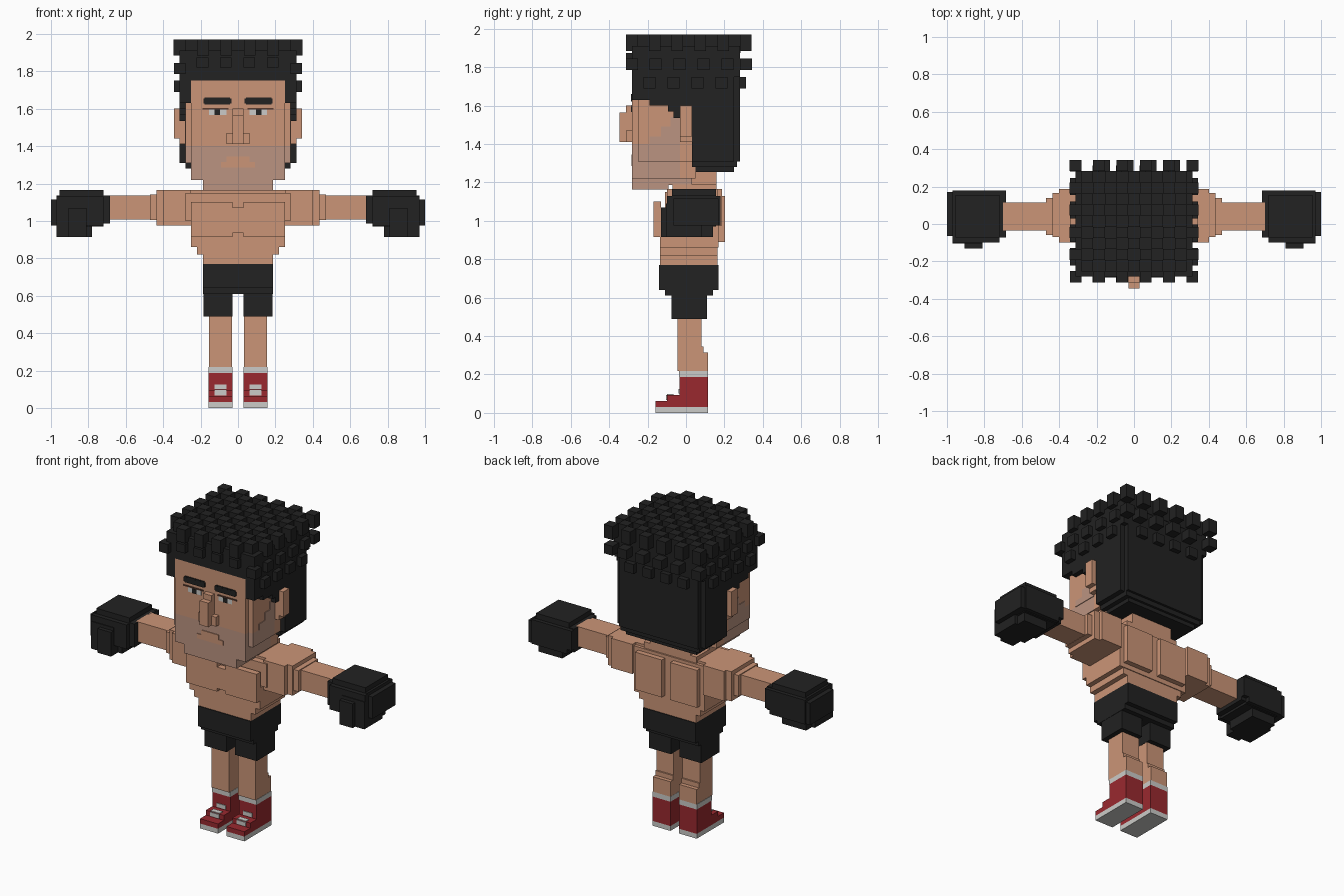
import bpy, bmesh


def material(name, rgb):
    m = bpy.data.materials.new(name)
    m.diffuse_color = (*rgb, 1)
    return m


SKIN = material("skin", (0.60, 0.30, 0.185))
BEARD = material("beard stubble", (0.50, 0.295, 0.22))
BLACK = material("black", (0.016, 0.016, 0.016))
RED = material("red", (0.32, 0.022, 0.028))
WHITE = material("off white", (0.60, 0.60, 0.58))
LID = material("eyelid brown", (0.10, 0.045, 0.03))


def part(name, mat, boxes, mirror=False):
    """One object from (x0, x1, y0, y1, z0, z1) boxes, optionally mirrored in x."""
    bm = bmesh.new()
    if mirror:
        boxes = boxes + [(-b[1], -b[0], *b[2:]) for b in boxes]
    for x0, x1, y0, y1, z0, z1 in boxes:
        vs = bmesh.ops.create_cube(bm, size=1)["verts"]
        for v in vs:
            v.co = (x1 if v.co.x > 0 else x0, y1 if v.co.y > 0 else y0,
                    z1 if v.co.z > 0 else z0)
    mesh = bpy.data.meshes.new(name)
    bm.to_mesh(mesh)
    bm.free()
    mesh.materials.append(mat)
    obj = bpy.data.objects.new(name, mesh)
    bpy.context.collection.objects.link(obj)
    return obj


# Shoes, socks and legs
part("sole", WHITE, [(0.03, 0.157, -0.16, 0.115, 0, 0.031)], True)
part("shoe", RED, [(0.03, 0.157, -0.035, 0.115, 0.031, 0.187),
                   (0.03, 0.157, -0.10, -0.035, 0.031, 0.094),
                   (0.03, 0.157, -0.16, -0.10, 0.031, 0.062)], True)
part("shoe_laces", WHITE, [(0.062, 0.126, -0.04, -0.034, 0.10, 0.125),
                           (0.062, 0.126, -0.098, -0.066, 0.092, 0.098),
                           (0.062, 0.126, -0.105, -0.099, 0.066, 0.092)], True)
part("sock", WHITE, [(0.03, 0.157, -0.037, 0.115, 0.187, 0.219)], True)
part("leg", SKIN, [(0.031, 0.155, -0.045, 0.08, 0.219, 0.50),
                   (0.031, 0.155, 0.08, 0.115, 0.219, 0.315),
                   (0.031, 0.155, 0.08, 0.09, 0.315, 0.345)], True)

# Shorts
part("shorts_waist", BLACK, [(-0.187, 0.187, -0.14, 0.17, 0.64, 0.77),
                             (-0.187, 0.187, -0.11, 0.14, 0.61, 0.64)])
part("shorts_leg", BLACK, [(0.03, 0.185, -0.075, 0.11, 0.49, 0.61)], True)

# Torso, chest plates, shoulder blades and neck
part("torso", SKIN, [(-0.187, 0.187, -0.135, 0.165, 0.77, 0.82),
                     (-0.219, 0.219, -0.135, 0.165, 0.82, 0.86),
                     (-0.25, 0.25, -0.135, 0.17, 0.86, 1.00),
                     (-0.28, 0.28, -0.11, 0.17, 1.00, 1.15)])
part("chest_plate", SKIN, [(0.03, 0.25, -0.17, -0.13, 0.915, 1.10),
                           (0, 0.03, -0.17, -0.13, 0.935, 1.072)], True)
part("shoulder_blade", SKIN, [(0.03, 0.22, 0.165, 0.203, 0.89, 1.13)], True)
part("neck", SKIN, [(-0.187, 0.187, -0.07, 0.16, 1.13, 1.19),
                    (-0.145, 0.145, -0.07, 0.16, 1.19, 1.27)])

# Shoulders and arms
part("shoulder", SKIN, [(0.25, 0.40, -0.10, 0.187, 0.975, 1.165),
                        (0.14, 0.25, -0.07, 0.15, 1.10, 1.165),
                        (0.40, 0.437, -0.07, 0.165, 0.975, 1.165),
                        (0.437, 0.47, -0.06, 0.14, 1.005, 1.14)], True)
part("arm", SKIN, [(0.43, 0.70, -0.035, 0.115, 1.007, 1.135)], True)

# Boxing gloves, rounded by overlapping stepped blocks
part("glove", BLACK, [(0.685, 0.97, -0.072, 0.155, 0.985, 1.135),
                      (0.72, 0.955, -0.072, 0.155, 0.97, 1.165),
                      (0.72, 0.97, -0.10, 0.18, 0.975, 1.13),
                      (0.78, 0.95, -0.06, 0.14, 0.915, 0.97),
                      (0.95, 1.0, -0.065, 0.17, 0.975, 1.115),
                      (0.685, 0.72, -0.04, 0.18, 1.005, 1.13)], True)
part("glove_thumb", BLACK, [(0.81, 0.97, -0.105, 0.08, 0.915, 1.09),
                            (0.81, 0.905, -0.13, -0.105, 0.915, 1.07)], True)

# Face and jaw
part("face", SKIN, [(-0.25, 0.25, -0.28, 0.03, 1.40, 1.752),
                    (-0.28, 0.28, -0.25, 0.03, 1.40, 1.63),
                    (-0.25, 0.25, -0.03, 0.05, 1.22, 1.40),
                    (-0.28, 0.28, -0.03, 0.05, 1.31, 1.40)])
part("bearded_jaw", BEARD, [(-0.25, 0.25, -0.28, -0.03, 1.22, 1.40),
                            (-0.28, 0.28, -0.25, -0.03, 1.31, 1.40),
                            (-0.187, 0.187, -0.28, 0.03, 1.187, 1.22),
                            (-0.187, 0.187, -0.28, -0.09, 1.162, 1.187)])
part("sideburn", BEARD, [(0.276, 0.284, -0.19, -0.03, 1.40, 1.44),
                         (0.276, 0.284, -0.13, -0.03, 1.44, 1.49),
                         (0.276, 0.284, -0.08, -0.03, 1.49, 1.54)], True)
part("mouth", SKIN, [(-0.062, 0.062, -0.285, -0.277, 1.315, 1.345),
                     (-0.092, 0.092, -0.285, -0.277, 1.285, 1.315)])
part("nose", SKIN, [(-0.03, 0.03, -0.312, -0.275, 1.41, 1.60),
                    (-0.03, 0.03, -0.345, -0.312, 1.41, 1.565),
                    (-0.062, 0.062, -0.312, -0.275, 1.41, 1.47)])
part("ear", SKIN, [(0.27, 0.343, -0.03, 0.03, 1.44, 1.60),
                   (0.27, 0.312, -0.03, 0.03, 1.41, 1.44)], True)

# Eyes and brows
part("eye_white", WHITE, [(0.062, 0.155, -0.284, -0.277, 1.566, 1.595)], True)
part("pupil", BLACK, [(0.095, 0.125, -0.287, -0.279, 1.566, 1.595)], True)
part("eyelid", LID, [(0.05, 0.19, -0.285, -0.277, 1.595, 1.603)], True)
part("eyebrow", BLACK, [(0.035, 0.185, -0.287, -0.278, 1.628, 1.654),
                        (0.042, 0.178, -0.2865, -0.278, 1.622, 1.661)], True)

# Hair: crown, sides over the ears and the stepped back of the head
part("hair_crown", BLACK, [(-0.312, 0.312, -0.28, 0.28, 1.75, 1.91),
                           (-0.312, 0.312, 0.03, 0.25, 1.31, 1.75),
                           (-0.28, 0.28, 0.03, 0.28, 1.31, 1.75),
                           (-0.28, 0.28, 0.03, 0.265, 1.28, 1.31),
                           (-0.25, 0.25, 0.03, 0.25, 1.255, 1.28)])
part("hair_side", BLACK, [(0.25, 0.312, -0.28, 0.03, 1.63, 1.75),
                          (0.27, 0.312, -0.19, 0.03, 1.60, 1.63),
                          (0.27, 0.312, -0.095, 0.03, 1.57, 1.60),
                          (0.27, 0.312, -0.065, -0.03, 1.535, 1.57)], True)

# Curls on top: a checkerboard of cubes
C = 0.0625
top = []
for i in range(11):
    for j in range(11):
        x, y = -0.34375 + i * C, -0.3125 + j * 0.0595
        if (i + j) % 2 == 1 or (j == 0 and i in (0, 10)):
            continue
        top.append((x, x + C, y, y + 0.0595, 1.875 if 0 < j < 10 and 0 < i < 10 else 1.885, 1.97))
part("top_curls", BLACK, top)

# Curls in staggered rows around the head
front, side = [], []
for x in (-0.19, -0.065, 0.06, 0.185):
    front.append((x - C / 2, x + C / 2, -0.312, -0.27, 1.82, 1.875))
    for z in (1.69, 1.785):
        s = x + (0.03 if z > 1.7 else 0)
        front.append((s - C / 2, s + C / 2, 0.27, 0.343 if z > 1.7 else 0.312, z, z + 0.06))
        side.append((0.30, 0.343, s - C / 2, s + C / 2, z, z + 0.06))
side.append((0.28, 0.343, -0.312, -0.25, 1.785, 1.845))
side.append((0.28, 0.343, 0.28, 0.343, 1.785, 1.845))
part("front_back_curls", BLACK, front)
part("side_curls", BLACK, side, True)
